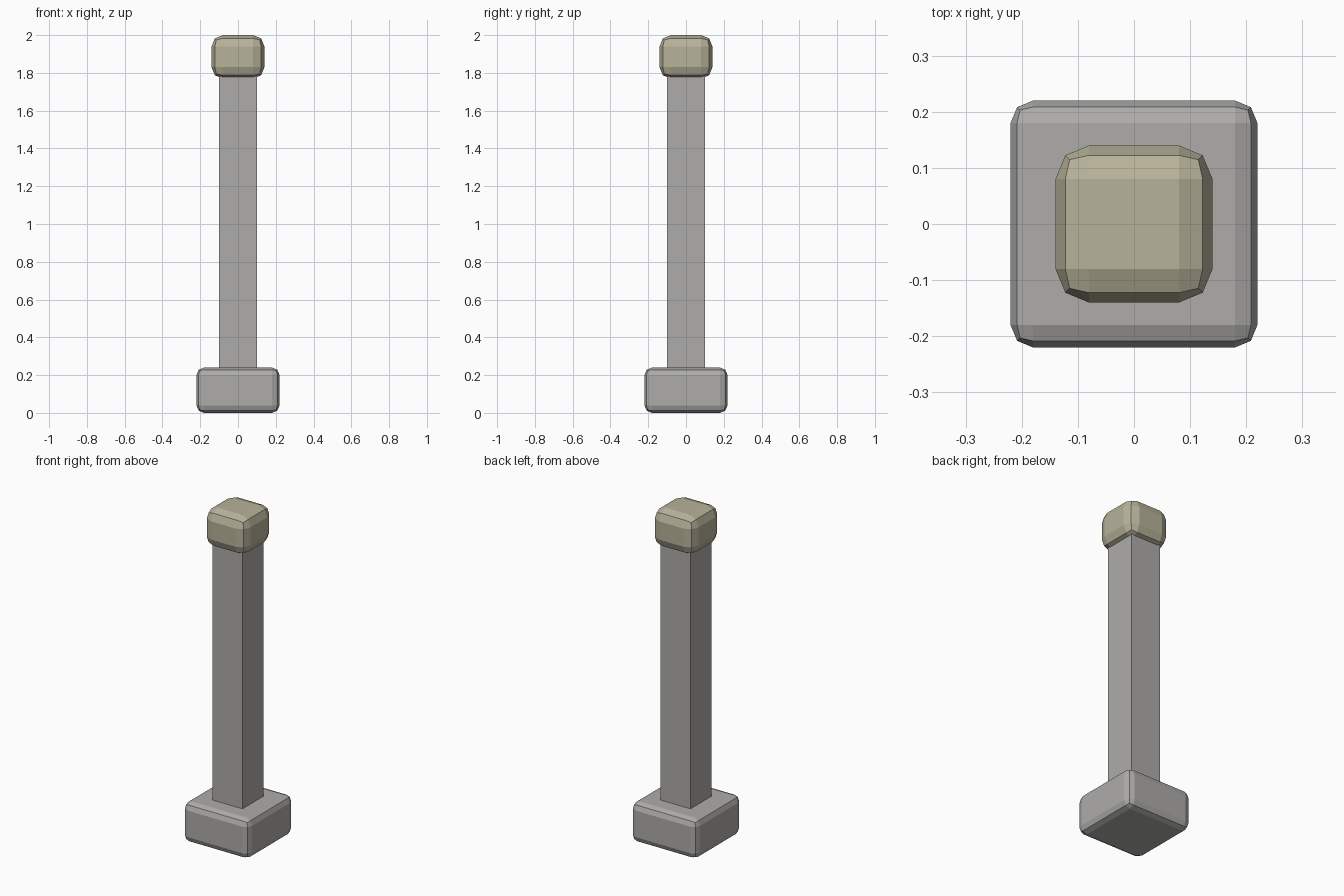
import bpy
import bmesh

if "Cube" in bpy.data.objects:
    bpy.data.objects.remove(bpy.data.objects["Cube"])


def material(name, rgb):
    m = bpy.data.materials.new(name)
    m.diffuse_color = (*rgb, 1.0)
    m.use_nodes = True
    m.node_tree.nodes["Principled BSDF"].inputs["Base Color"].default_value = m.diffuse_color
    return m


def block(name, half, z0, z1, mat, bevel=0.0):
    """Square block centred on the z axis, with optional two-step rounded edges."""
    bm = bmesh.new()
    bmesh.ops.create_cube(bm, size=1.0)
    for v in bm.verts:
        v.co = (v.co.x * 2 * half, v.co.y * 2 * half, z0 + (v.co.z + 0.5) * (z1 - z0))
    if bevel:
        bmesh.ops.bevel(bm, geom=bm.edges[:], offset=bevel, segments=2,
                        profile=0.5, affect='EDGES')
    mesh = bpy.data.meshes.new(name)
    bm.to_mesh(mesh)
    bm.free()
    mesh.materials.append(mat)
    obj = bpy.data.objects.new(name, mesh)
    bpy.context.collection.objects.link(obj)
    return obj


grey = material("stone grey", (0.42, 0.415, 0.40))
cream = material("warm cream", (0.47, 0.445, 0.32))

# Footing, shaft and cap
block("base", 0.22, 0.0, 0.24, grey, 0.04)
block("post", 0.10, 0.2, 1.8, grey)
block("cap", 0.14, 1.77, 2.0, cream, 0.06)
